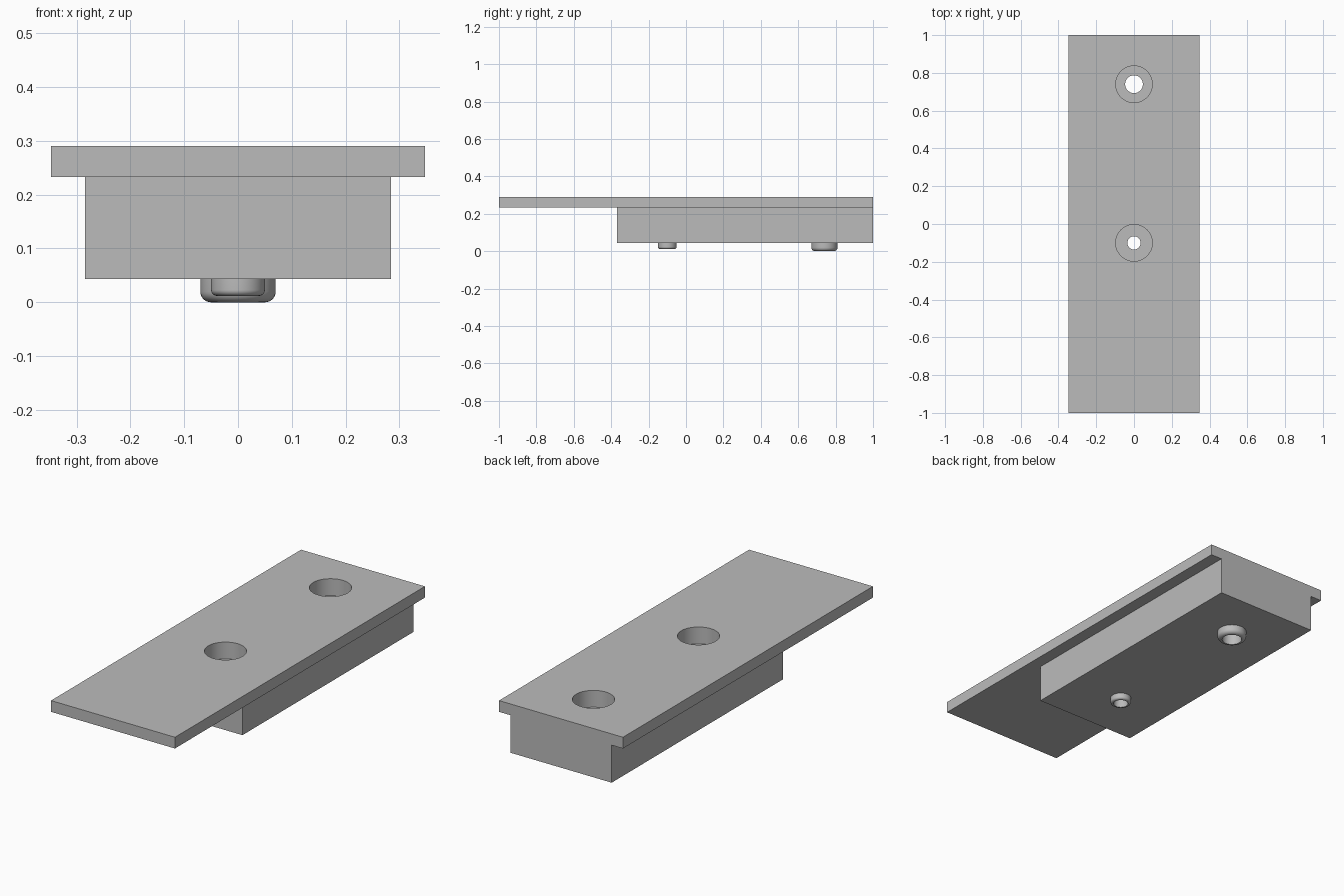
import bpy, math
from mathutils import Vector

cube = bpy.data.objects.get("Cube")
if cube:
    bpy.data.objects.remove(cube, do_unlink=True)

grey = bpy.data.materials.new("plain grey")
grey.use_nodes = True
colour = (0.5, 0.5, 0.5, 1)
grey.diffuse_color = colour
grey.node_tree.nodes["Principled BSDF"].inputs["Base Color"].default_value = colour


def box(name, low, high):
    low, high = Vector(low), Vector(high)
    bpy.ops.mesh.primitive_cube_add(size=1, location=(low + high) / 2)
    ob = bpy.context.object
    ob.name = name
    ob.scale = high - low
    bpy.ops.object.transform_apply(location=True, scale=True)
    ob.data.materials.append(grey)
    return ob


def cylinder(name, r, y, z0, z1):
    bpy.ops.mesh.primitive_cylinder_add(vertices=64, radius=r, depth=z1 - z0,
                                        location=(0, y, (z0 + z1) / 2))
    ob = bpy.context.object
    ob.name = name
    ob.data.materials.append(grey)
    return ob


def combine(target, tool, operation):
    # Apply the boolean, then drop the helper
    mod = target.modifiers.new(operation, 'BOOLEAN')
    mod.operation, mod.solver, mod.object = operation, 'EXACT', tool
    bpy.context.view_layer.objects.active = target
    bpy.ops.object.modifier_apply(modifier=mod.name)
    bpy.data.objects.remove(tool, do_unlink=True)


def smooth(ob):
    bpy.ops.object.select_all(action='DESELECT')
    ob.select_set(True)
    bpy.context.view_layer.objects.active = ob
    bpy.ops.object.shade_smooth_by_angle(angle=math.radians(30))


def collar(name, y, r_in, r_out, z0, z1, fillet):
    # Turned ring with a rounded lower outer edge
    outline = [(r_in, z1), (r_in, z0)]
    for i in range(9):
        a = math.pi / 2 * i / 8
        outline.append((r_out - fillet + fillet * math.sin(a),
                        z0 + fillet - fillet * math.cos(a)))
    outline.append((r_out, z1))
    n, steps = len(outline), 64
    verts = [(r * math.cos(math.tau * s / steps), y + r * math.sin(math.tau * s / steps), z)
             for s in range(steps) for r, z in outline]
    faces = [(s * n + i, s * n + (i + 1) % n,
              (s + 1) % steps * n + (i + 1) % n, (s + 1) % steps * n + i)
             for s in range(steps) for i in range(n)]
    mesh = bpy.data.meshes.new(name)
    mesh.from_pydata(verts, [], [f[::-1] for f in faces])
    mesh.materials.append(grey)
    ob = bpy.data.objects.new(name, mesh)
    bpy.context.collection.objects.link(ob)
    # Make the normals point outwards
    bpy.context.view_layer.objects.active = ob
    bpy.ops.object.select_all(action='DESELECT')
    ob.select_set(True)
    bpy.ops.object.mode_set(mode='EDIT')
    bpy.ops.mesh.select_all(action='SELECT')
    bpy.ops.mesh.normals_make_consistent(inside=False)
    bpy.ops.object.mode_set(mode='OBJECT')
    smooth(ob)


# Top plate fused with the block below it
top, under, base = 0.29, 0.233, 0.043
body = box("mounting_plate", (-0.347, -1, under), (0.347, 1, top))
block = box("block", (-0.284, -0.37, base), (0.284, 1, under + 0.02))
combine(body, block, 'UNION')

# Stepped holes and their collars: name, y, hole radius, collar radius, bottom, fillet
for name, y, r_in, r_out, z0, fillet in (
        ("rear_collar", 0.74, 0.047, 0.07, 0.0, 0.02),
        ("middle_collar", -0.1, 0.035, 0.05, 0.012, 0.011)):
    combine(body, cylinder("counterbore", 0.097, y, top - 0.085, top + 0.1), 'DIFFERENCE')
    combine(body, cylinder("through_hole", r_in, y, -0.1, top), 'DIFFERENCE')
    collar(name, y, r_in, r_out, z0, base, fillet)
smooth(body)
